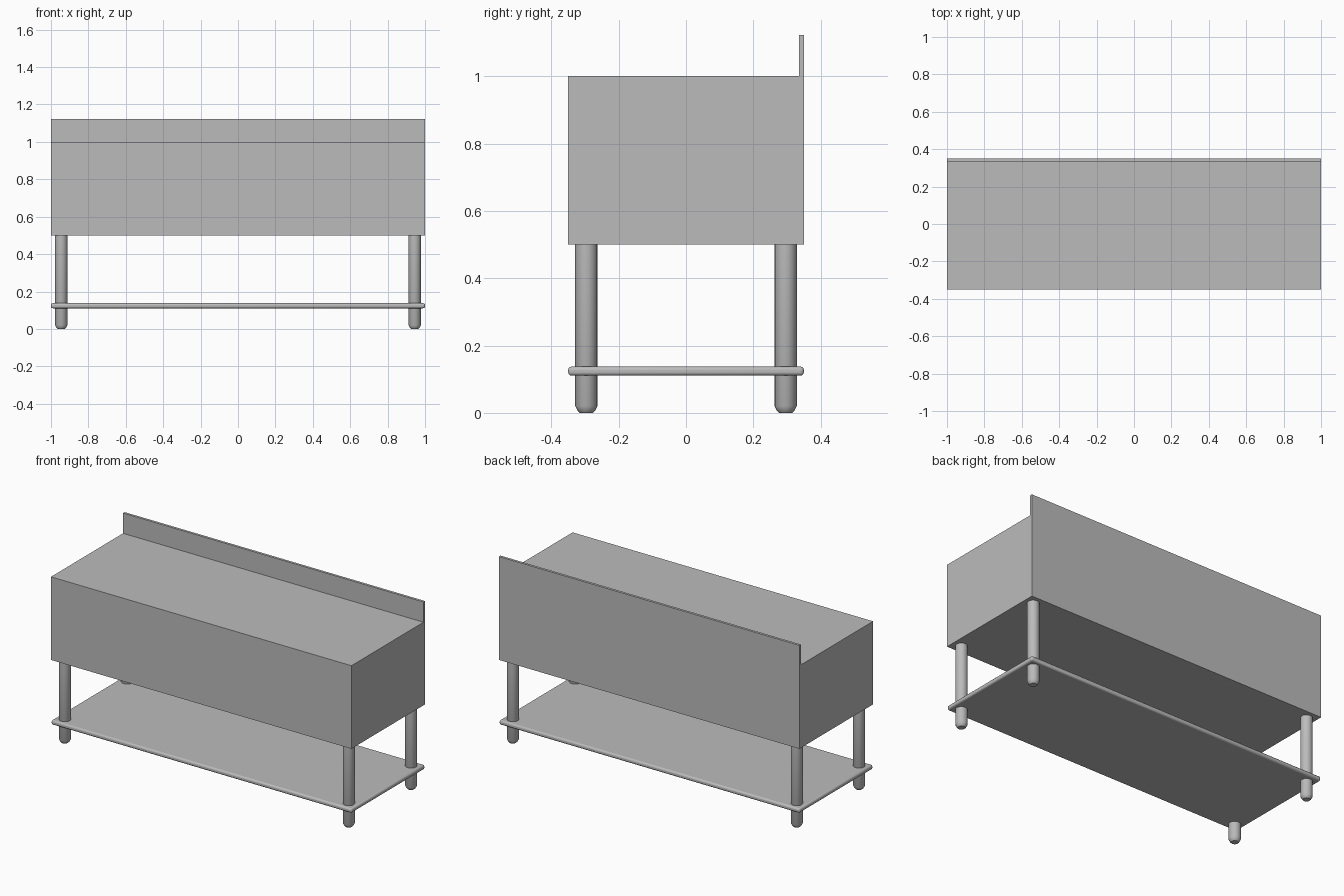
import bpy
import bmesh
import math

if "Cube" in bpy.data.objects:
    bpy.data.objects.remove(bpy.data.objects["Cube"], do_unlink=True)

# Brushed steel, shared by every part
steel = bpy.data.materials.new("steel_grey")
steel.use_nodes = True
colour = (0.5, 0.5, 0.5, 1)
steel.diffuse_color = colour
steel.node_tree.nodes["Principled BSDF"].inputs["Base Color"].default_value = colour

HALF_X, HALF_Y = 1.0, 0.35


def add_object(name, bm):
    """Turn a bmesh into a named, shaded steel object."""
    bmesh.ops.recalc_face_normals(bm, faces=bm.faces)
    mesh = bpy.data.meshes.new(name)
    bm.to_mesh(mesh)
    bm.free()
    mesh.materials.append(steel)
    obj = bpy.data.objects.new(name, mesh)
    bpy.context.collection.objects.link(obj)
    bpy.ops.object.select_all(action="DESELECT")
    obj.select_set(True)
    bpy.context.view_layer.objects.active = obj
    bpy.ops.object.shade_smooth_by_angle(angle=math.radians(35))
    return obj


# Cabinet body with its rear upstand, one side profile extruded across x
bm = bmesh.new()
profile = [(-HALF_Y, 0.5), (HALF_Y, 0.5), (HALF_Y, 1.122),
           (0.335, 1.122), (0.335, 1.0), (-HALF_Y, 1.0)]
side = bm.faces.new([bm.verts.new((-HALF_X, y, z)) for y, z in profile])
extruded = bmesh.ops.extrude_face_region(bm, geom=[side])["geom"]
new_verts = [v for v in extruded if isinstance(v, bmesh.types.BMVert)]
bmesh.ops.translate(bm, verts=new_verts, vec=(2 * HALF_X, 0, 0))
add_object("cabinet_body", bm)

# Lower shelf with rounded edges
bm = bmesh.new()
bmesh.ops.create_cube(bm, size=1)
bmesh.ops.scale(bm, verts=bm.verts, vec=(2 * HALF_X, 2 * HALF_Y, 0.027))
bmesh.ops.translate(bm, verts=bm.verts, vec=(0, 0, 0.124))
shelf = add_object("lower_shelf", bm)
bevel = shelf.modifiers.new("rounded_edge", "BEVEL")
bevel.width = 0.01
bevel.segments = 3


# Round legs with a tapered foot
def add_leg(name, x, y):
    rings = [(0.0, 0.02), (0.005, 0.025), (0.02, 0.033), (0.5, 0.033)]
    sides = 20
    bm = bmesh.new()
    loops = []
    for z, radius in rings:
        angles = [2 * math.pi * i / sides for i in range(sides)]
        loops.append([bm.verts.new((x + radius * math.cos(a),
                                    y + radius * math.sin(a), z)) for a in angles])
    for low, high in zip(loops, loops[1:]):
        for i in range(sides):
            j = (i + 1) % sides
            bm.faces.new((low[i], low[j], high[j], high[i]))
    bm.faces.new(loops[0])
    bm.faces.new(loops[-1])
    add_object(name, bm)


for x_name, x_sign in (("left", 1), ("right", -1)):
    for y_name, y_sign in (("front", -1), ("back", 1)):
        add_leg(f"{y_name}_{x_name}_leg", x_sign * 0.945, y_sign * 0.296)
